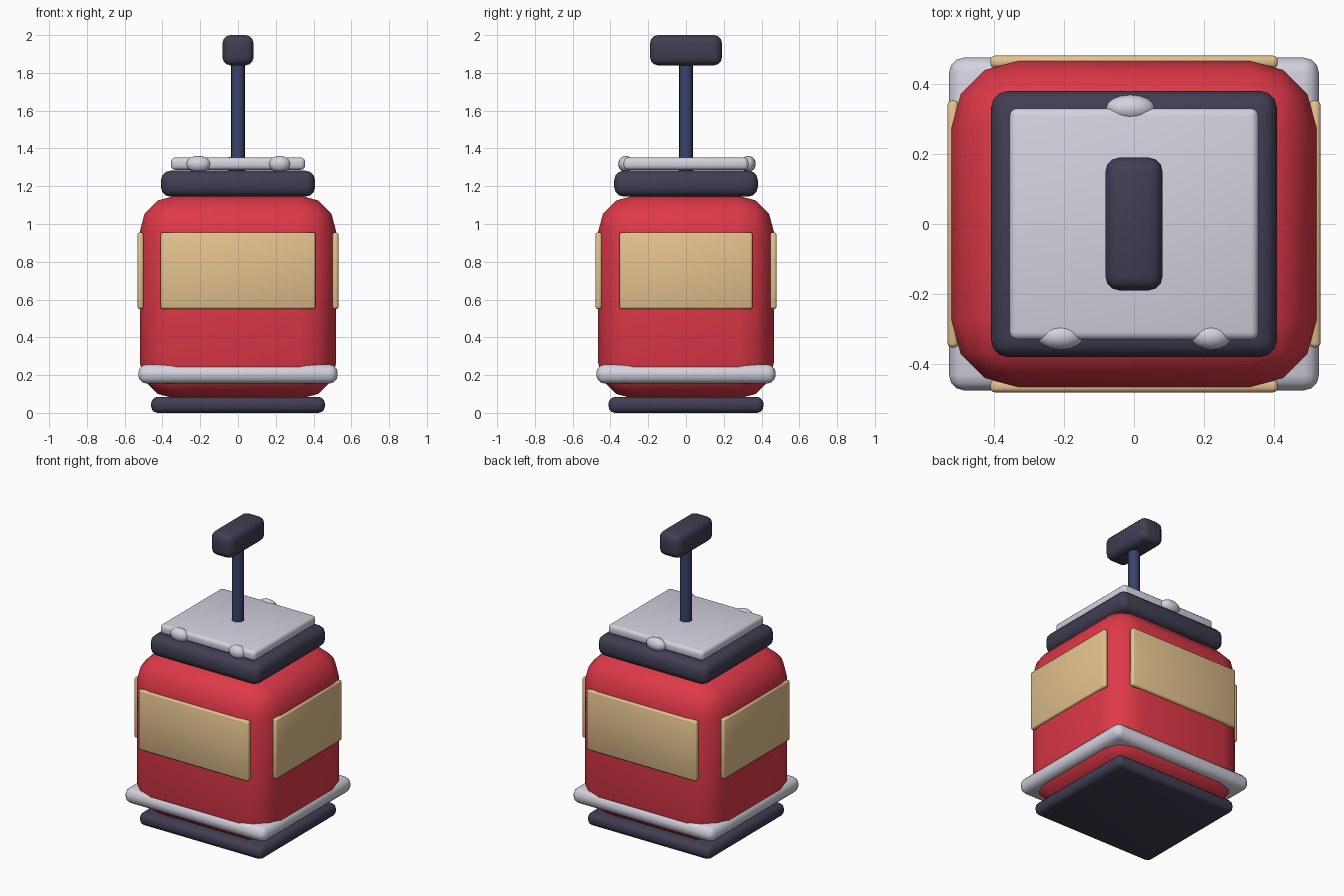
import bpy, bmesh, math

if "Cube" in bpy.data.objects:
    bpy.data.objects.remove(bpy.data.objects["Cube"])


def material(name, rgb):
    # sRGB 0-255 to linear
    lin = [((c / 255 + 0.055) / 1.055) ** 2.4 if c > 10 else c / 255 / 12.92 for c in rgb]
    m = bpy.data.materials.new(name)
    m.diffuse_color = (*lin, 1)
    m.use_nodes = True
    m.node_tree.nodes["Principled BSDF"].inputs["Base Color"].default_value = m.diffuse_color
    return m


RED = material("red paint", (222, 56, 72))
DARK = material("dark rubber", (64, 62, 82))
SILVER = material("silver metal", (211, 210, 223))
TAN = material("tan label", (228, 194, 142))
BLUE = material("blue steel", (58, 67, 108))


def finish(name, bm, mat):
    bmesh.ops.recalc_face_normals(bm, faces=bm.faces)
    me = bpy.data.meshes.new(name)
    bm.to_mesh(me)
    bm.free()
    me.materials.append(mat)
    ob = bpy.data.objects.new(name, me)
    bpy.context.collection.objects.link(ob)
    bpy.ops.object.select_all(action='DESELECT')
    ob.select_set(True)
    bpy.context.view_layer.objects.active = ob
    bpy.ops.object.shade_smooth_by_angle(angle=math.radians(50))
    return ob


def box(name, mat, x, y, z, bevel, segments=3):
    """Rounded box from (min, max) ranges."""
    bm = bmesh.new()
    bmesh.ops.create_cube(bm, size=1)
    for v in bm.verts:
        for i, (lo, hi) in enumerate((x, y, z)):
            v.co[i] = lo if v.co[i] < 0 else hi
    bmesh.ops.bevel(bm, geom=bm.edges[:], offset=bevel, offset_type='OFFSET',
                    segments=segments, profile=0.5, affect='EDGES')
    return finish(name, bm, mat)


def sym(h):
    return (-h, h)


# Main canister, foot and lower bumper
box("base", DARK, sym(0.46), sym(0.41), (0, 0.085), 0.035)
box("body", RED, sym(0.52), sym(0.465), (0.075, 1.15), 0.19)
box("bumper_rim", SILVER, sym(0.528), sym(0.475), (0.155, 0.257), 0.045)

# Label plates on all four sides
for side, s in (("front", -1), ("back", 1)):
    box(side + "_label", TAN, sym(0.41), sorted((s * 0.445, s * 0.48)), (0.55, 0.955), 0.012, 2)
for side, s in (("left", -1), ("right", 1)):
    box(side + "_label", TAN, sorted((s * 0.50, s * 0.532)), sym(0.352), (0.55, 0.955), 0.012, 2)

# Collar and lid
box("collar", DARK, sym(0.408), sym(0.38), (1.145, 1.282), 0.05)
box("lid", SILVER, sym(0.355), sym(0.33), (1.287, 1.352), 0.022)

# Flattened knobs along the lid edges
for name, x, y, rx in (("front_left_knob", -0.21, -0.32, 0.066),
                       ("front_right_knob", 0.22, -0.32, 0.058),
                       ("back_knob", -0.01, 0.33, 0.07)):
    bm = bmesh.new()
    bmesh.ops.create_uvsphere(bm, u_segments=16, v_segments=10, radius=1)
    bmesh.ops.scale(bm, vec=(rx, 0.039, 0.043), verts=bm.verts)
    bmesh.ops.translate(bm, vec=(x, y, 1.318), verts=bm.verts)
    finish(name, bm, SILVER)

# Plunger rod and handle
bm = bmesh.new()
bmesh.ops.create_cone(bm, cap_ends=True, segments=16, radius1=0.036, radius2=0.036, depth=0.59)
bmesh.ops.translate(bm, vec=(0, 0, 1.565), verts=bm.verts)
finish("plunger_rod", bm, BLUE)
box("plunger_handle", DARK, sym(0.082), sym(0.19), (1.84, 2.0), 0.042)
